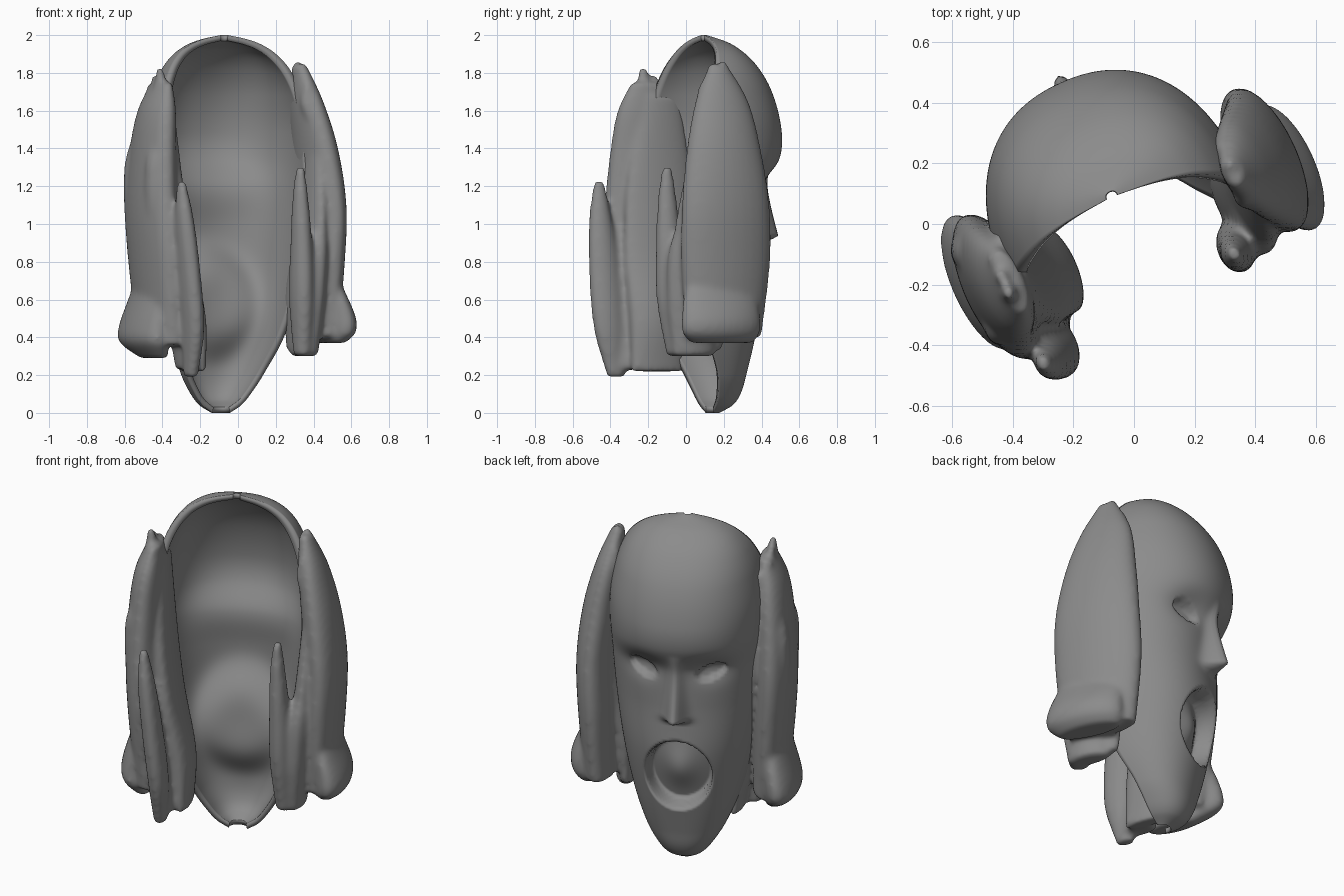
import bpy, math
from mathutils import Matrix, Vector

if "Cube" in bpy.data.objects:
    bpy.data.objects.remove(bpy.data.objects["Cube"])

TURN = math.radians(24)
ROT = Matrix.Rotation(TURN, 3, 'Z')
grey = bpy.data.materials.new('dark_grey')
grey.diffuse_color = (.26, .26, .26, 1)
grey.use_nodes = True
grey.node_tree.nodes["Principled BSDF"].inputs["Base Color"].default_value = grey.diffuse_color


def smooth(a, b, v):
    t = max(0.0, min(1.0, (v - a) / (b - a)))
    return t * t * (3 - 2 * t)


def curve(tab, z):
    """Cubic Hermite lookup of (z, value) pairs."""
    n = len(tab)
    z = max(tab[0][0], min(tab[-1][0], z))
    k = 0
    while k < n - 2 and z > tab[k + 1][0]:
        k += 1

    def slope(i):
        a, b = tab[max(i - 1, 0)], tab[min(i + 1, n - 1)]
        return (b[1] - a[1]) / (b[0] - a[0])
    (z0, v0), (z1, v1) = tab[k], tab[k + 1]
    d = z1 - z0
    t = (z - z0) / d
    return ((2*t**3 - 3*t*t + 1) * v0 + (t**3 - 2*t*t + t) * d * slope(k)
            + (3*t*t - 2*t**3) * v1 + (t**3 - t*t) * d * slope(k + 1))


def make(name, verts, faces):
    me = bpy.data.meshes.new(name)
    me.from_pydata(verts, [], faces)
    me.polygons.foreach_set('use_smooth', [True] * len(me.polygons))
    me.materials.append(grey)
    ob = bpy.data.objects.new(name, me)
    bpy.context.collection.objects.link(ob)
    return ob


# ---- Mask shell: half width, face depth and rear rim by height ----
WIDTH = [(0, .05), (.04, .11), (.1, .16), (.2, .22), (.4, .30), (.7, .37), (1.1, .42),
         (1.5, .43), (1.7, .395), (1.82, .345), (1.9, .28), (1.95, .205), (1.98, .12), (2, .02)]
FRONT = [(0, .20), (.04, .27), (.1, .31), (.2, .335), (.4, .38), (.7, .43), (1.0, .43),
         (1.2, .45), (1.36, .515), (1.5, .52), (1.7, .465), (1.85, .37), (1.95, .25), (2, .13)]
REAR = [(0, .15), (.2, .10), (.4, .01), (.7, -.06), (1.2, -.07), (1.6, -.02), (1.8, .03),
        (1.93, .08), (2, .11)]


def mouth_dist(x, z):
    return math.hypot(x / .185, (z - .57) / .215)


def relief(x, z):
    d = 0
    # nose ridge, flat underneath
    if .85 < z < 1.32:
        t = max(0, (1.32 - z) / .4)
        d += .125 * t * smooth(.89, .94, z) * math.exp(-(x / (.026 + .03 * t)) ** 2)
    # eye sockets and slanted eye openings
    ax = abs(x) - .185
    az = z - 1.2 - .3 * ax
    d -= .04 * math.exp(-(ax / .11) ** 2 - ((z - 1.22) / .075) ** 2)
    d -= .03 * (1 - smooth(.85, 1.1, math.hypot(ax / .075, az / .045)))
    # open mouth with a soft lump inside
    d -= .12 * (1 - smooth(.86, 1.02, mouth_dist(x, z)))
    d += .04 * math.exp(-(x / .09) ** 2 - ((z - .58) / .12) ** 2)
    return d


def liner_relief(x, z):
    """Plain hollow inside with a bulge behind the mouth."""
    return (-.13 * math.exp(-(mouth_dist(x, z) / 1.3) ** 4)
            - .035 * math.exp(-(x / .3) ** 4 - ((z - 1.2) / .16) ** 2))


ROWS, COLS = 200, 110
verts, faces = [], []
N = COLS + 1


def shell(rel, width, depth, height, flip):
    base = len(verts)
    for i in range(ROWS + 1):
        z = 1 - math.cos(math.pi * i / ROWS)
        w, f, r = curve(WIDTH, z), curve(FRONT, z), curve(REAR, z)
        w, f = w * width, r + (f - r) * depth
        for j in range(N):
            a = math.pi * (j / COLS - .5)
            s, c = math.sin(a), max(0, math.cos(a))
            x = w * math.copysign(abs(s) ** .9, s)
            y = r + (f - r) * c ** .8 + rel(x, z) * smooth(.15, .5, c)
            verts.append(ROT @ Vector((x - .03, y, 1 + (z - 1) * height)))
    for i in range(ROWS):
        for j in range(COLS):
            p = base + i * N + j
            q = (p, p + N, p + N + 1, p + 1)
            faces.append(q[::-1] if flip else q)
    ring = [base + j for j in range(N)]
    ring += [base + i * N + COLS for i in range(1, ROWS + 1)]
    ring += [base + ROWS * N + j for j in range(COLS - 1, -1, -1)]
    return ring + [base + i * N for i in range(ROWS - 1, 0, -1)]


outer = shell(relief, 1, 1, 1, False)
inner = shell(liner_relief, .9, .88, .97, True)
for k in range(len(outer)):
    n = (k + 1) % len(outer)
    faces.append((outer[k], outer[n], inner[n], inner[k]))
make('face_mask', verts, faces)


# ---- Hands: lofted parts fused together ----
def loft(verts, faces, sections, n=28, steps=5):
    """Elliptical sections (x, y, z, half thickness, half breadth), turned with the face."""
    zs = [s[2] for s in sections]
    tabs = [[(s[2], s[k]) for s in sections] for k in (0, 1, 3, 4)]
    base = len(verts)
    m = (len(sections) - 1) * steps
    for i in range(m + 1):
        k = min(i // steps, len(sections) - 2)
        z = zs[k] + (zs[k + 1] - zs[k]) * (i - k * steps) / steps
        cx, cy, rx, ry = (curve(t, z) for t in tabs)
        for q in range(n):
            a = 2 * math.pi * q / n
            verts.append(Vector((cx, cy, z)) + ROT @ Vector((rx * math.cos(a), ry * math.sin(a), 0)))
    for i in range(m):
        for q in range(n):
            p, p2 = base + i * n + q, base + i * n + (q + 1) % n
            faces.append((p, p2, p2 + n, p + n))
    faces.append(tuple(base + q for q in reversed(range(n))))
    faces.append(tuple(base + m * n + q for q in range(n)))


def hand(name, parts):
    v, f = [], []
    for p in parts:
        loft(v, f, p)
    ob = make(name, v, f)
    r = ob.modifiers.new('fuse', 'REMESH')
    r.mode, r.voxel_size, r.use_smooth_shade = 'VOXEL', .013, True
    s = ob.modifiers.new('soften', 'SMOOTH')
    s.factor, s.iterations = .5, 16


def fingers(knuckle, tip, side, tops):
    """Four long fingers running from the knuckles to close-set tips."""
    out = []
    for k, top in enumerate(tops):
        o = k - 1.5
        a = Vector(knuckle) + ROT @ Vector((side * .02, o * .08, 0))
        b = Vector(tip) + ROT @ Vector((0, o * .06, 0))
        mid = a.lerp(b, .45) + ROT @ Vector((side * .045, o * .02, 0))
        out.append([(a.x, a.y, .75, .03, .05), (mid.x, mid.y, 1.3, .042, .055),
                    (b.x, b.y, top - .12, .036, .04), (b.x, b.y, top, .018, .02)])
    return out


# right hand: palm, wrist stump, thumb, web, inner flange
hand('right_hand', [
    [(.41, .20, .40, .09, .215), (.425, .21, .8, .105, .255), (.435, .21, 1.1, .105, .25),
     (.405, .20, 1.4, .10, .21), (.36, .19, 1.65, .075, .15), (.325, .17, 1.84, .035, .055)],
    [(.47, .19, .37, .07, .18), (.50, .185, .42, .09, .22), (.50, .185, .50, .095, .225),
     (.465, .18, .64, .07, .2), (.44, .18, .8, .03, .12)],
    [(.34, -.05, .30, .045, .055), (.335, -.075, .6, .06, .085), (.335, -.09, .9, .055, .072),
     (.33, -.10, 1.15, .04, .05), (.33, -.10, 1.30, .022, .028)],
    [(.35, .04, .30, .06, .12), (.375, .03, .6, .07, .14), (.40, .03, .9, .06, .12),
     (.42, .08, 1.15, .02, .05)],
    [(.31, .10, .33, .04, .10), (.33, .08, .6, .06, .16), (.38, .10, .95, .06, .18),
     (.38, .17, 1.6, .03, .11)],
] + fingers((.45, .20, 0), (.33, .17, 0), 1, (1.74, 1.85, 1.86, 1.76)))

# left hand: palm, wrist stump, thumb, web, inner flange
hand('left_hand', [
    [(-.41, -.21, .36, .09, .215), (-.44, -.21, .8, .105, .255), (-.46, -.20, 1.1, .105, .25),
     (-.45, -.20, 1.4, .095, .215), (-.43, -.20, 1.6, .08, .175), (-.405, -.19, 1.75, .04, .11)],
    [(-.44, -.22, .29, .06, .13), (-.50, -.20, .37, .09, .23), (-.505, -.19, .44, .095, .24),
     (-.47, -.19, .6, .08, .21), (-.45, -.19, .8, .03, .12)],
    [(-.25, -.37, .19, .035, .05), (-.24, -.405, .45, .055, .09), (-.265, -.435, .8, .055, .085),
     (-.285, -.455, 1.05, .045, .06), (-.30, -.46, 1.23, .022, .028)],
    [(-.27, -.28, .23, .05, .1), (-.31, -.30, .6, .06, .14), (-.37, -.31, .95, .06, .12),
     (-.44, -.28, 1.25, .02, .05)],
    [(-.24, -.15, .22, .04, .15), (-.26, -.15, .5, .07, .16), (-.33, -.15, .85, .06, .19),
     (-.38, -.14, 1.2, .055, .19), (-.40, -.13, 1.68, .035, .11)],
] + fingers((-.475, -.2, 0), (-.425, -.20, 0), -1, (1.68, 1.83, 1.79, 1.74)))
